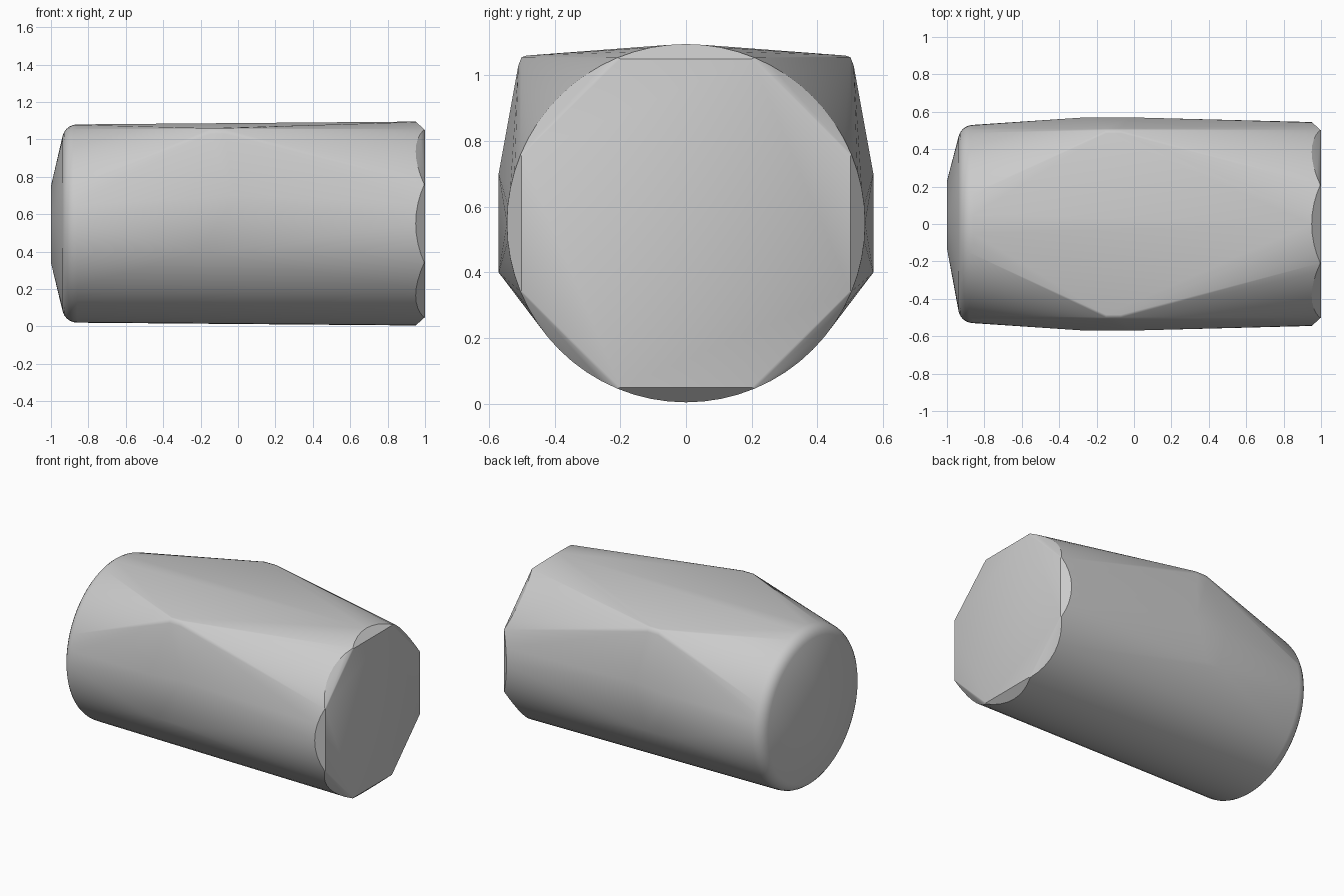
import bpy, bmesh, math

cube = bpy.data.objects.get("Cube")
if cube:
    bpy.data.objects.remove(cube, do_unlink=True)

CENTRE_Z = 0.55
SEGMENTS = 64

grey = bpy.data.materials.new("plain grey")
grey.use_nodes = True
colour = (0.6, 0.6, 0.6, 1)
grey.diffuse_color = colour
grey.node_tree.nodes["Principled BSDF"].inputs["Base Color"].default_value = colour


def ring(radius):
    """Points of a circle around the long axis."""
    for i in range(SEGMENTS):
        a = 2 * math.pi * i / SEGMENTS
        yield radius * math.cos(a), radius * math.sin(a)


points = []

# Rounded end: fillet rings closing on a small shallow tip
fillet = 0.08
for step in range(6):
    a = math.radians(15 + 15 * step)
    x = -0.86 - fillet * math.cos(a)
    radius = 0.45 + fillet * math.sin(a)
    points += [(x, y, CENTRE_Z + z) for y, z in ring(radius)]
points += [(-1, 0.05, 0.75), (-1, 0.23, 0.52), (-1, 0.0, 0.34), (-1, -0.13, 0.58)]

# Chamfered end: eight flat cuts leave a scalloped rim around an octagon
for y, z in ring(0.545):
    reach = max(abs(y), abs(z), (abs(y) + abs(z)) / math.sqrt(2))
    x = 1 - 0.05 * max(0, reach - 0.5) / 0.045
    points.append((x, y, CENTRE_Z + z))
for sy in (-1, 1):
    for sz in (-1, 1):
        points += [(1, sy * 0.5, CENTRE_Z + sz * 0.205),
                   (1, sy * 0.2, CENTRE_Z + sz * 0.5)]

# Upper shoulders and flat side pads, mirrored front to back
for side in (-1, 1):
    for x in (-0.15, -0.07):
        points += [(x, side * 0.485, 1.06), (x, side * 0.5, 1.055),
                   (x, side * 0.51, 1.03)]
    points += [(-0.26, side * 0.57, 0.68), (-0.02, side * 0.57, 0.7),
               (-0.2, side * 0.57, 0.4), (-0.1, side * 0.57, 0.4)]

# Tight skin around all the sections
bm = bmesh.new()
for p in points:
    bm.verts.new(p)
bmesh.ops.remove_doubles(bm, verts=bm.verts, dist=0.0005)
hull = bmesh.ops.convex_hull(bm, input=bm.verts)
spare = {v for v in bm.verts if not v.link_faces}
bmesh.ops.delete(bm, geom=list(spare), context='VERTS')
bmesh.ops.dissolve_limit(bm, angle_limit=math.radians(0.3),
                         verts=bm.verts, edges=bm.edges)
bmesh.ops.recalc_face_normals(bm, faces=bm.faces)

mesh = bpy.data.meshes.new("faceted_barrel")
bm.to_mesh(mesh)
bm.free()
mesh.materials.append(grey)
barrel = bpy.data.objects.new("faceted_barrel", mesh)
bpy.context.collection.objects.link(barrel)

# Smooth sides with crisp end edges
bpy.ops.object.select_all(action='DESELECT')
barrel.select_set(True)
bpy.context.view_layer.objects.active = barrel
bpy.ops.object.shade_smooth_by_angle(angle=math.radians(30))
